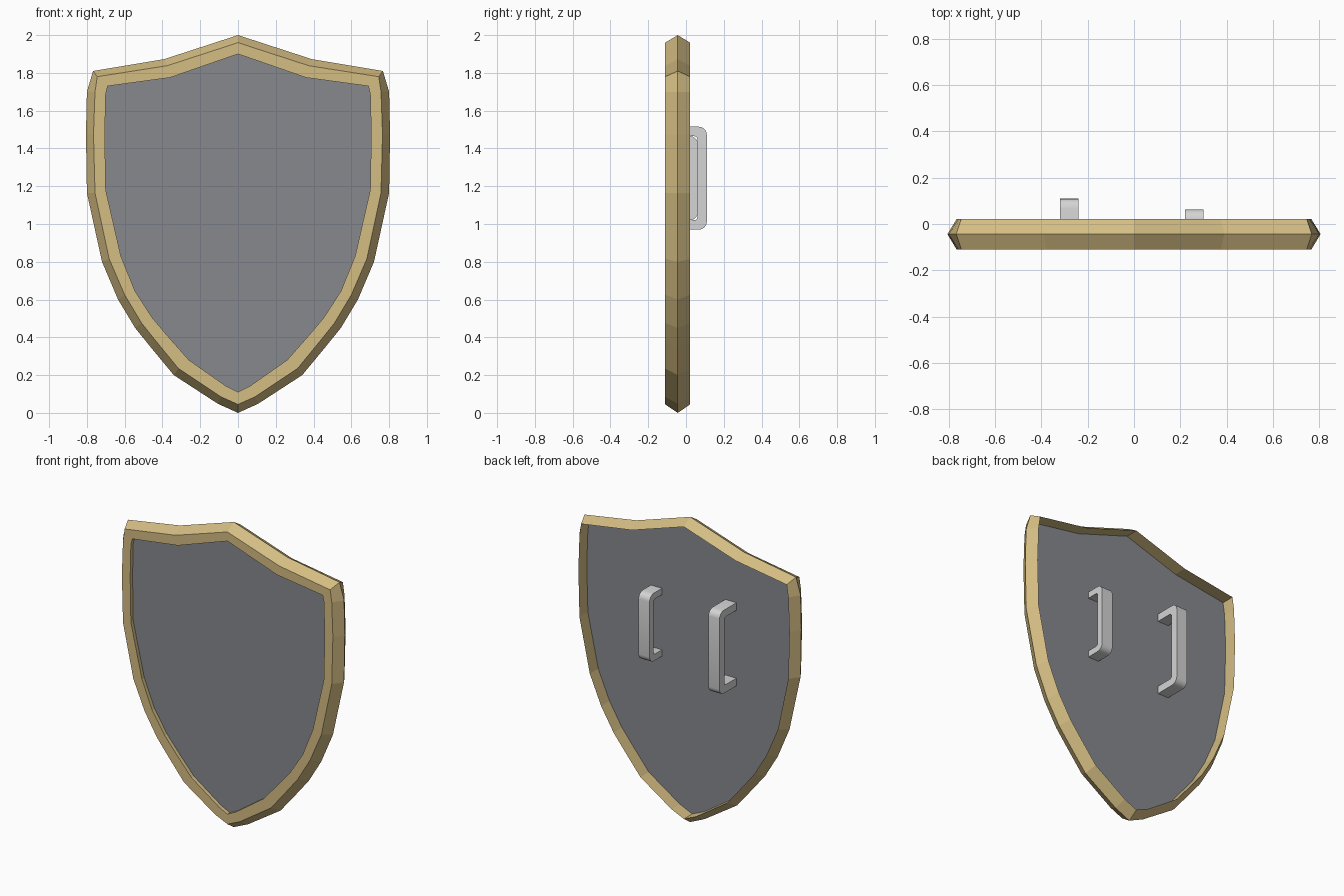
import bpy, bmesh, math

if "Cube" in bpy.data.objects:
    bpy.data.objects.remove(bpy.data.objects["Cube"])


def material(name, rgb):
    m = bpy.data.materials.new(name)
    m.diffuse_color = (*rgb, 1)
    m.use_nodes = True
    m.node_tree.nodes["Principled BSDF"].inputs["Base Color"].default_value = m.diffuse_color
    return m


gold = material("tan_gold", (0.66, 0.51, 0.227))
slate = material("slate_grey", (0.24, 0.25, 0.27))
silver = material("light_silver", (0.66, 0.66, 0.66))

# Right halves of the shield outlines (x, z), top centre to bottom tip
OUTER = [(0, 2), (.39, 1.873), (.767, 1.81), (.80, 1.70), (.805, 1.475), (.80, 1.165),
         (.72, .80), (.635, .60), (.545, .45), (.46, .345), (.34, .20), (.106, .048), (0, 0)]
EDGE = [(0, 1.96), (.375, 1.838), (.745, 1.78), (.757, 1.70), (.765, 1.475), (.757, 1.165),
        (.682, .815), (.60, .625), (.51, .475), (.43, .375), (.315, .235), (.09, .085), (0, .045)]
INNER = [(0, 1.90), (.36, 1.775), (.69, 1.73), (.70, 1.69), (.705, 1.475), (.70, 1.18),
         (.62, .83), (.545, .645), (.455, .505), (.375, .41), (.26, .28), (.06, .14), (0, .11)]


def finish(name, bm, mat):
    bmesh.ops.recalc_face_normals(bm, faces=bm.faces)
    me = bpy.data.meshes.new(name)
    bm.to_mesh(me)
    bm.free()
    me.materials.append(mat)
    ob = bpy.data.objects.new(name, me)
    bpy.context.collection.objects.link(ob)
    return ob


def ring(bm, half, y):
    """Mirror a half outline into a closed loop of vertices."""
    full = half + [(-x, z) for x, z in half[-2:0:-1]]
    return [bm.verts.new((x, y, z)) for x, z in full]


def bridge(bm, a, b):
    n = len(a)
    for i in range(n):
        j = (i + 1) % n
        bm.faces.new((a[i], a[j], b[j], b[i]))


# Rim: ridged outside, flat front lip, deep open back
bm = bmesh.new()
section = [(INNER, -.11), (EDGE, -.11), (OUTER, -.044), (EDGE, .022), (EDGE, -.085), (INNER, -.085)]
rings = [ring(bm, h, y) for h, y in section]
for k in range(len(rings)):
    bridge(bm, rings[k], rings[(k + 1) % len(rings)])
finish("shield_rim", bm, gold)

# Panel set inside the rim
bm = bmesh.new()
front, back = ring(bm, EDGE, -.085), ring(bm, EDGE, -.065)
bridge(bm, front, back)
bm.faces.new(front)
bm.faces.new(back)
finish("shield_panel", bm, slate)


def u_path(y0, y1, z0, z1, r, seg=4):
    """U-shaped outline in (y, z) with two rounded corners."""
    pts = [(y0, z0)]
    for cz, start in ((z0 + r, -90), (z1 - r, 0)):
        for i in range(seg + 1):
            a = math.radians(start + 90 * i / seg)
            pts.append((y1 - r + r * math.cos(a), cz + r * math.sin(a)))
    return pts + [(y0, z1)]


def handle(name, x, width, y1, z0, z1, t):
    bm = bmesh.new()
    outer = u_path(-.068, y1, z0, z1, .042)
    inner = u_path(-.068, y1 - t, z0 + t, z1 - t, .016)
    loop = outer + inner[::-1]
    n, m = len(loop), len(outer)
    sides = [[bm.verts.new((x + s * width / 2, y, z)) for y, z in loop] for s in (-1, 1)]
    bridge(bm, *sides)
    for v in sides:
        for i in range(m - 1):
            bm.faces.new((v[i], v[i + 1], v[n - 2 - i], v[n - 1 - i]))
    ob = finish(name, bm, silver)
    bpy.context.view_layer.objects.active = ob
    ob.select_set(True)
    bpy.ops.object.shade_smooth_by_angle(angle=math.radians(30))
    ob.select_set(False)


# Two grips on the back
handle("arm_handle", -.28, .08, .11, .97, 1.515, .05)
handle("hand_handle", .26, .08, .063, 1.02, 1.465, .042)
